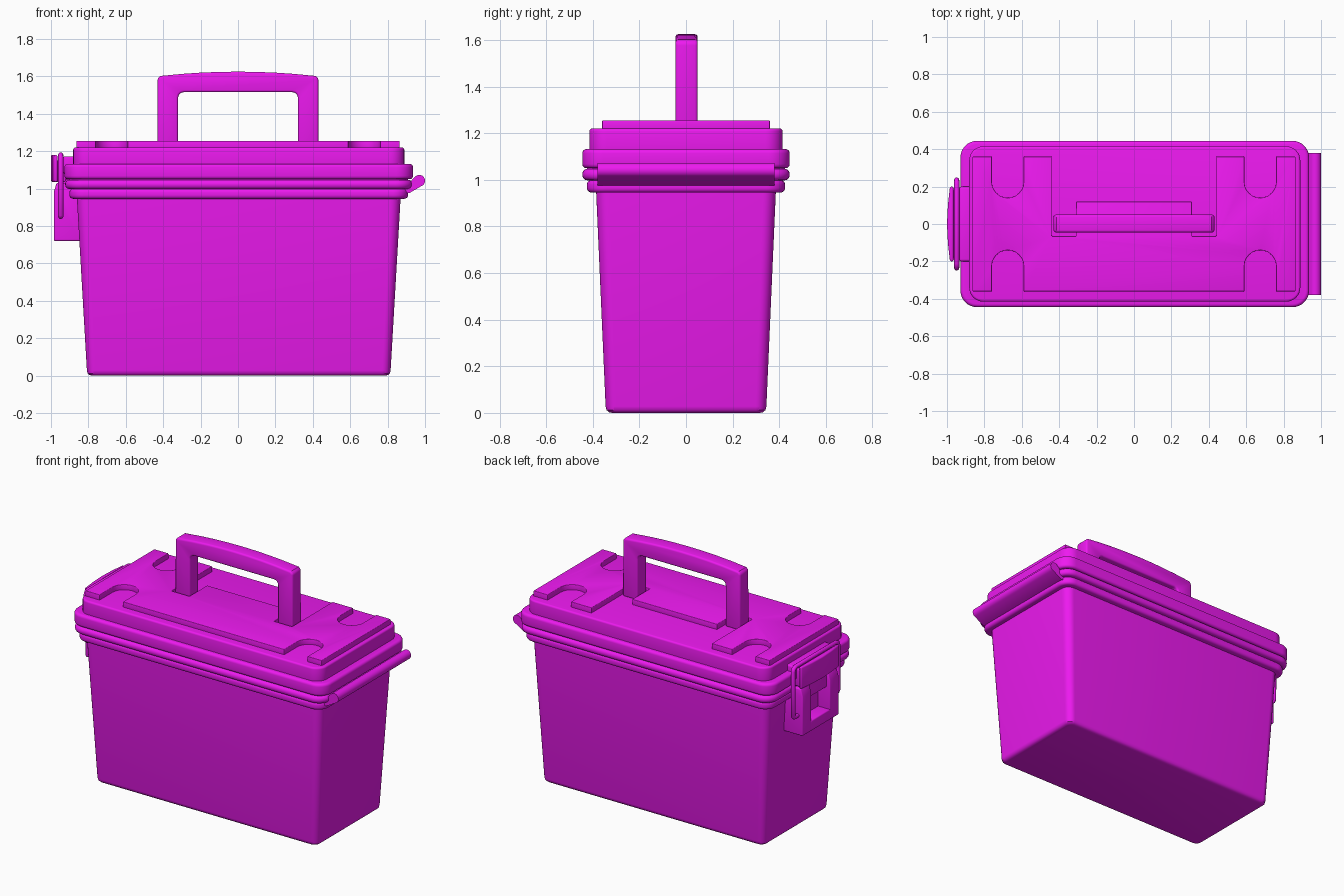
import bpy, bmesh, math

if "Cube" in bpy.data.objects:
    bpy.data.objects.remove(bpy.data.objects["Cube"])

mat = bpy.data.materials.new("magenta_plastic")
mat.diffuse_color = (0.85, 0.01, 0.87, 1)
mat.use_nodes = True
mat.node_tree.nodes["Principled BSDF"].inputs["Base Color"].default_value = mat.diffuse_color


def finish(name, bm, bevel=0.0, segments=3):
    bmesh.ops.recalc_face_normals(bm, faces=bm.faces[:])
    me = bpy.data.meshes.new(name)
    bm.to_mesh(me)
    bm.free()
    me.materials.append(mat)
    ob = bpy.data.objects.new(name, me)
    bpy.context.collection.objects.link(ob)
    bpy.ops.object.select_all(action='DESELECT')
    ob.select_set(True)
    bpy.context.view_layer.objects.active = ob
    if bevel:
        mod = ob.modifiers.new("bevel", 'BEVEL')
        mod.width, mod.segments = bevel, segments
        mod.limit_method, mod.angle_limit = 'ANGLE', math.radians(40)
        bpy.ops.object.modifier_apply(modifier="bevel")
    bpy.ops.object.shade_smooth_by_angle(angle=math.radians(35))
    return ob


def arc(cx, cy, r, a0, a1, n=8):
    return [(cx + r * math.cos(math.radians(a0 + (a1 - a0) * i / n)),
             cy + r * math.sin(math.radians(a0 + (a1 - a0) * i / n))) for i in range(n + 1)]


def rounded_rect(hx, hy, r):
    pts = []
    for k, (sx, sy) in enumerate([(1, 1), (-1, 1), (-1, -1), (1, -1)]):
        pts += arc(sx * (hx - r), sy * (hy - r), r, 90 * k, 90 * k + 90)
    return pts


def loft(name, sections, cx=0.004):
    """Stack of rounded rectangles: (z, half x, half y, corner radius)."""
    bm = bmesh.new()
    rings = [[bm.verts.new((x + cx, y, z)) for x, y in rounded_rect(hx, hy, r)]
             for z, hx, hy, r in sections]
    for a, b in zip(rings, rings[1:]):
        for i in range(len(a)):
            j = (i + 1) % len(a)
            bm.faces.new((a[i], a[j], b[j], b[i]))
    bm.faces.new(rings[0])
    bm.faces.new(rings[-1])
    return finish(name, bm)


def band(z0, z1, hx, hy, r, e):
    """Sections of a slab with rounded top and bottom edges."""
    out = []
    for zc, a0 in ((z0 + e, -90), (z1 - e, 0)):
        for c, s in arc(0, 0, e, a0, a0 + 90, 4):
            out.append((zc + s, hx - e + c, hy - e + c, r - e + c))
    return out


def prism(name, pts, axis, lo, hi, bevel=0.0):
    """Extrude a 2D outline along one axis."""
    place = {'x': lambda p, t: (t, *p), 'y': lambda p, t: (p[0], t, p[1]),
             'z': lambda p, t: (*p, t)}[axis]
    bm = bmesh.new()
    a = [bm.verts.new(place(p, lo)) for p in pts]
    b = [bm.verts.new(place(p, hi)) for p in pts]
    bm.faces.new(a)
    bm.faces.new(b)
    for i in range(len(a)):
        j = (i + 1) % len(a)
        bm.faces.new((a[i], a[j], b[j], b[i]))
    return finish(name, bm, bevel)


def box(name, x, y, z, bevel=0.01):
    return prism(name, [(x[0], y[0]), (x[1], y[0]), (x[1], y[1]), (x[0], y[1])],
                 'z', z[0], z[1], bevel)


# Tapered tub with rounded bottom edge
loft("tub", [(0, 0.785, 0.318, 0.03), (0.003, 0.798, 0.331, 0.036),
             (0.012, 0.808, 0.341, 0.042), (0.028, 0.812, 0.345, 0.045),
             (0.96, 0.866, 0.386, 0.055)])

# Rim steps of the tub, lid flange and lid crown
loft("lower_rim", band(0.945, 1.0, 0.905, 0.425, 0.08, 0.02))
loft("upper_rim", band(0.998, 1.047, 0.928, 0.445, 0.09, 0.022))
loft("rim_gasket", band(1.03, 1.07, 0.905, 0.425, 0.08, 0.005))
loft("lid_flange", band(1.05, 1.132, 0.932, 0.445, 0.09, 0.018))
loft("lid_crown", band(1.11, 1.22, 0.885, 0.415, 0.075, 0.012))

# Raised lid panel with four U notches and the folded-handle recess
cx, hw, yb = 0.675, 0.085, 0.36
half = [(0.31, 0.12), (0.31, -0.065), (0.44, -0.065), (0.44, yb), (cx - hw, yb)]
half += arc(cx, 0.225, hw, 180, 360, 12) + [(cx + hw, yb), (0.864, yb), (0.864, -yb)]
half += [(cx + hw, -yb)] + arc(cx, -0.225, hw, 0, 180, 12) + [(cx - hw, -yb)]
prism("raised_lid_panel", half + [(-x, y) for x, y in reversed(half)],
      'z', 1.21, 1.255, 0.004)

# Carry handle with a slightly arched grip
right = [(0.43, 1.215), (0.43, 1.588), (0.415, 1.602)]
outer = right + [(x, 1.625 - 0.023 * (x / 0.415) ** 2) for x in (0.3, 0.2, 0.1, 0, -0.1, -0.2, -0.3)]
outer += [(-x, z) for x, z in reversed(right)]
inner = arc(-0.29, 1.485, 0.03, 180, 90, 5) + arc(0.29, 1.485, 0.03, 90, 0, 5)
prism("handle", outer + [(-0.32, 1.215)] + inner + [(0.32, 1.215)], 'y', -0.045, 0.05, 0.012)

# Hinge bar along the right end
prism("hinge_bar", [(0.88, 0.975), (0.915, 0.975)] + arc(0.969, 1.042, 0.031, -70, 130, 14)
      + [(0.92, 1.035), (0.88, 1.035)], 'y', -0.38, 0.38)

# Latch mount on the left end: cheeks, sill, back plate and inner tab
for side, s in (("back", 1), ("front", -1)):
    prism("latch_cheek_" + side, [(-0.985, 0.72), (-0.84, 0.72), (-0.86, 1.03), (-0.97, 1.03), (-0.985, 0.98)],
          'y', *sorted((s * 0.095, s * 0.19)), bevel=0.008)
box("latch_sill", (-0.985, -0.84), (-0.12, 0.12), (0.72, 0.79), 0.008)
box("latch_back_plate", (-0.9, -0.85), (-0.12, 0.12), (0.75, 1.03), 0.005)
box("latch_tab", (-0.96, -0.88), (-0.12, 0.12), (0.93, 1.05), 0.008)

# Catch block on the lid and the curved outer lever
box("lid_catch", (-0.935, -0.86), (-0.2, 0.2), (1.08, 1.172), 0.012)
lever = [(-0.965, 0.2), (-0.984, 0.2), (-0.995, 0.1), (-1.0, 0), (-0.995, -0.1), (-0.984, -0.2), (-0.965, -0.2)]
prism("latch_lever", lever, 'z', 1.035, 1.18, 0.012)
box("lever_web", (-0.975, -0.92), (-0.18, 0.18), (1.035, 1.15), 0.008)

# Wire bail around the latch
side = [(0.17, 0.85), (0.225, 0.85), (0.235, 0.86), (0.235, 1.155), (0.228, 1.172), (0.21, 1.18)]
path = side + [(-y, z) for y, z in reversed(side)]
cu = bpy.data.curves.new("wire_bail", 'CURVE')
cu.dimensions, cu.bevel_depth, cu.bevel_resolution, cu.use_fill_caps = '3D', 0.014, 3, True
sp = cu.splines.new('POLY')
sp.points.add(len(path) - 1)
for p, (y, z) in zip(sp.points, path):
    p.co = (-0.948, y, z, 1)
cu.materials.append(mat)
bail = bpy.data.objects.new("wire_bail", cu)
bpy.context.collection.objects.link(bail)
